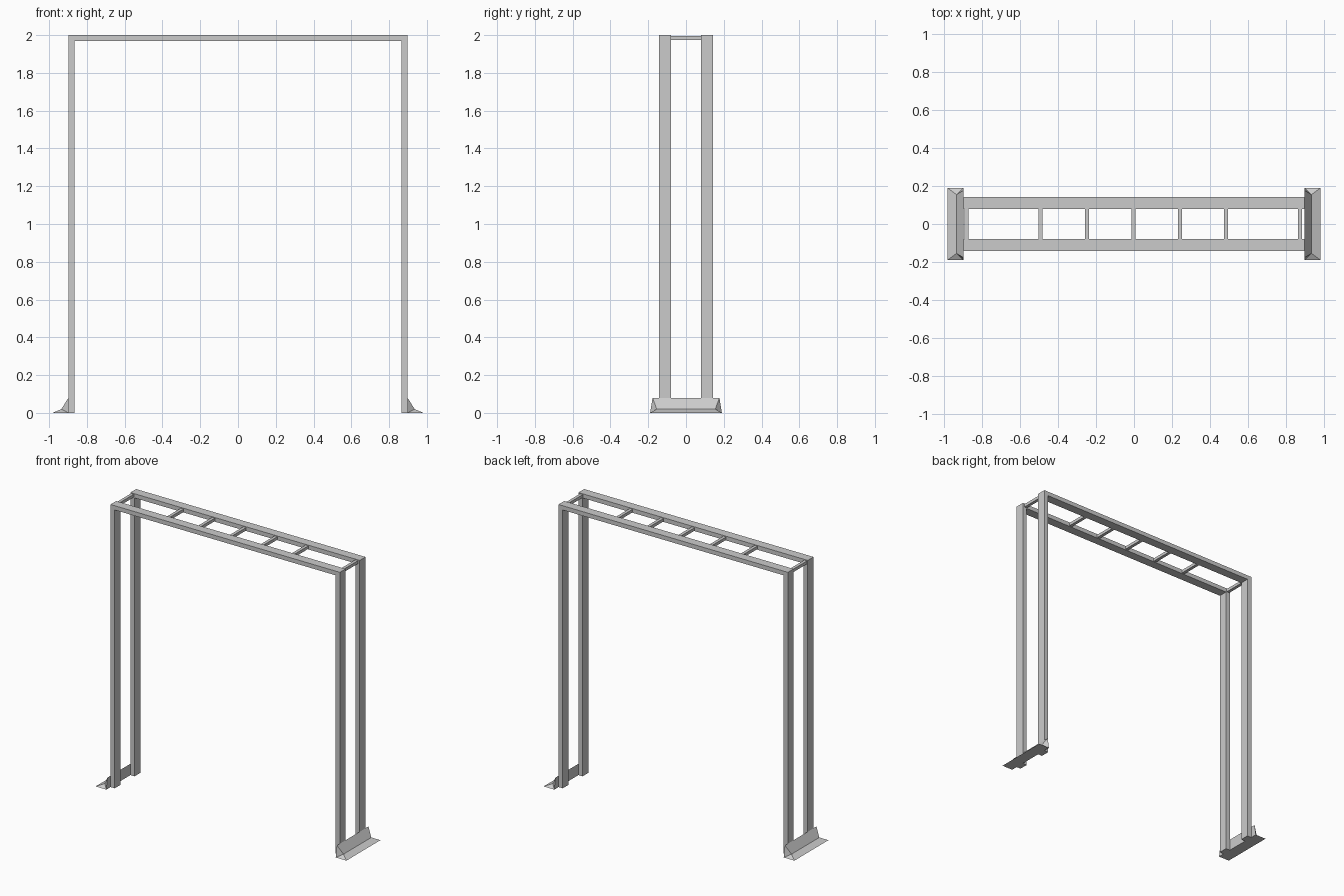
import bpy

cube = bpy.data.objects.get("Cube")
if cube:
    bpy.data.objects.remove(cube, do_unlink=True)

grey = bpy.data.materials.new("grey_metal")
grey.use_nodes = True
colour = (0.6, 0.6, 0.6, 1)
grey.diffuse_color = colour
grey.node_tree.nodes["Principled BSDF"].inputs["Base Color"].default_value = colour


def add_mesh(name, verts, faces):
    mesh = bpy.data.meshes.new(name)
    mesh.from_pydata(verts, [], faces)
    mesh.materials.append(grey)
    obj = bpy.data.objects.new(name, mesh)
    bpy.context.collection.objects.link(obj)
    return obj


def add_box(name, xs, ys, zs):
    xs, ys, zs = sorted(xs), sorted(ys), sorted(zs)
    verts = [(x, y, z) for x in xs for y in ys for z in zs]
    faces = [(0, 1, 3, 2), (4, 6, 7, 5), (0, 4, 5, 1),
             (2, 3, 7, 6), (0, 2, 6, 4), (1, 5, 7, 3)]
    return add_box_mesh(name, verts, faces)


add_box_mesh = add_mesh

OUT, IN = 0.898, 0.865        # frame half length, outside and inside of the legs
FRONT, INNER = 0.143, 0.079   # frame half depth, outside and inside of the rails
TOP, UNDER = 2.0, 1.97

# Legs and top rails
for depth, sy in (("front", -1), ("back", 1)):
    ys = (sy * INNER, sy * FRONT)
    add_box(depth + "_top_rail", (-OUT, OUT), ys, (UNDER, TOP))
    for side, sx in (("right", -1), ("left", 1)):
        add_box(f"{depth}_{side}_leg", (sx * IN, sx * OUT), ys, (0, UNDER))

# Rungs between the rails
for i, x in enumerate((-0.882, -0.492, -0.248, -0.002, 0.242, 0.484, 0.874)):
    add_box(f"rung_{i + 1}", (x - 0.011, x + 0.011), (-INNER, INNER), (1.974, 1.995))

# Flared feet: each section is (x, half depth, z), closed around the profile
profile = [(OUT, 0.19, 0), (0.982, 0.19, 0), (0.935, 0.155, 0.02), (OUT, 0.177, 0.08)]
for side, sx in (("right", -1), ("left", 1)):
    n = len(profile)
    verts = [(sx * x, sy * y, z) for sy in (-1, 1) for x, y, z in profile]
    faces = [(i, i + n, (i + 1) % n + n, (i + 1) % n) for i in range(n)]
    # End caps folded along the crease
    faces += [(0, 1, 2), (0, 2, 3), (n, n + 2, n + 1), (n, n + 3, n + 2)]
    if sx < 0:
        faces = [f[::-1] for f in faces]
    add_mesh(side + "_foot", verts, faces)
